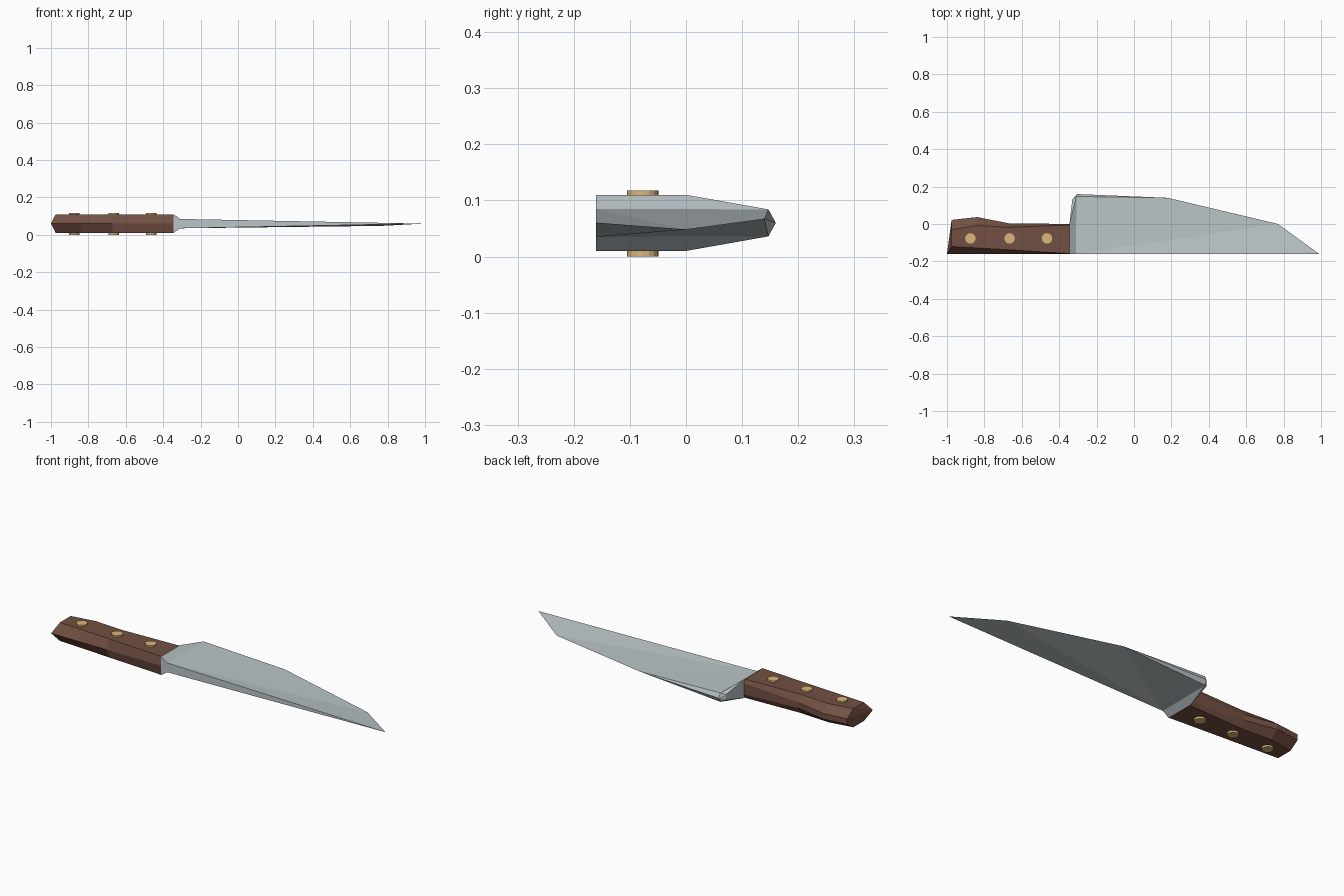
import bpy, bmesh

if "Cube" in bpy.data.objects:
    bpy.data.objects.remove(bpy.data.objects["Cube"])


def material(name, rgb):
    m = bpy.data.materials.new(name)
    m.diffuse_color = (*rgb, 1)
    m.use_nodes = True
    m.node_tree.nodes["Principled BSDF"].inputs["Base Color"].default_value = m.diffuse_color
    return m


def build(name, verts, faces, mat):
    bm = bmesh.new()
    vs = [bm.verts.new(v) for v in verts]
    for f in faces:
        bm.faces.new([vs[i] for i in f])
    bmesh.ops.recalc_face_normals(bm, faces=bm.faces)
    me = bpy.data.meshes.new(name)
    bm.to_mesh(me)
    bm.free()
    me.materials.append(mat)
    ob = bpy.data.objects.new(name, me)
    bpy.context.collection.objects.link(ob)
    return ob


wood = material("wood", (0.17, 0.08, 0.055))
steel = material("steel", (0.50, 0.56, 0.58))
brass = material("brass", (0.72, 0.47, 0.20))
ZC, S = 0.06, -0.16        # mid thickness height, straight spine y

# Handle: six-sided sections (x, lower side y, upper side y, top ridge y)
stations = [(-0.975, -0.12, -0.03, 0.022), (-0.84, -0.128, -0.008, 0.037),
            (-0.67, -0.138, -0.018, 0.004), (-0.345, -0.158, -0.006, 0.0)]
verts, faces = [], []
for i, (x, lo, up, top) in enumerate(stations):
    verts += [(-1.0 if i == 0 else x, S, ZC), (x, lo, 0.11), (x, up, 0.11),
              (x, top, 0.09 if i == 3 else 0.075), (x, top, 0.03 if i == 3 else 0.045),
              (x, up, 0.01), (x, lo, 0.01)]
n = 7
for s in range(len(stations) - 1):
    for k in range(n):
        a, b = s * n + k, s * n + (k + 1) % n
        faces.append((a, b, b + n, a + n))
# Butt fans out from the low rear point
faces += [(0, k, k + 1) for k in range(1, n - 1)]
faces.append(tuple(range(3 * n, 4 * n)))
build("handle", verts, faces, wood)

# Blade with bolster: upper half, lower half, then the shared cutting edge
verts = []
for s in (1, -1):
    verts += [(-0.345, S, ZC + s * 0.05), (-0.345, 0.0, ZC + s * 0.05),
              (-0.31, S, ZC + s * 0.025), (-0.308, 0.147, ZC + s * 0.024),
              (-0.33, 0.13, ZC + s * 0.015)]
verts += [(-0.305, 0.16, 0.06), (0.18, 0.14, 0.067), (0.77, 0.0, 0.048), (0.99, S, 0.06)]
HEEL, MID, FRONT, TIP = 10, 11, 12, 13
faces = [(0, 1, 6, 5), (1, 4, 9, 6), (4, HEEL, 9),
         (0, 5, 7, 2), (2, 7, TIP)]
for o in (0, 5):
    faces += [(o, o + 1, o + 3, o + 2), (o + 1, o + 4, o + 3), (o + 4, HEEL, o + 3),
              (o + 3, HEEL, MID), (o + 2, o + 3, MID), (o + 2, MID, FRONT),
              (o + 2, FRONT, TIP)]
build("blade", verts, faces, steel)

# Rivets through the handle
for i, x in enumerate((-0.875, -0.665, -0.465)):
    bpy.ops.mesh.primitive_cylinder_add(vertices=16, radius=0.028, depth=0.118,
                                        location=(x, -0.077, 0.059))
    rivet = bpy.context.object
    rivet.name = f"rivet_{i + 1}"
    rivet.data.materials.append(brass)
